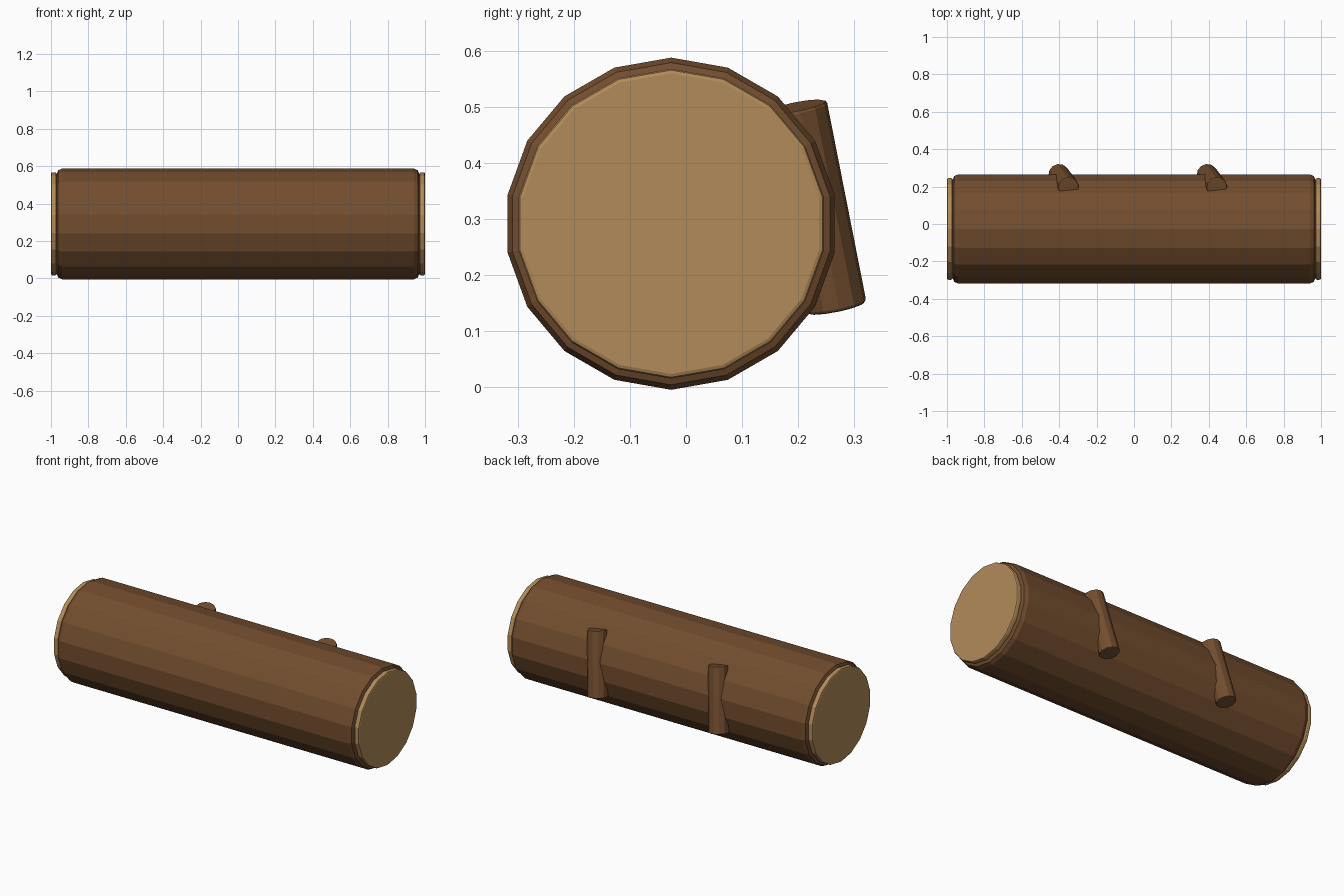
import bpy, math
from mathutils import Vector

if "Cube" in bpy.data.objects:
    bpy.data.objects.remove(bpy.data.objects["Cube"])


def material(name, rgb):
    m = bpy.data.materials.new(name)
    m.diffuse_color = (*rgb, 1)
    m.use_nodes = True
    m.node_tree.nodes["Principled BSDF"].inputs["Base Color"].default_value = m.diffuse_color
    return m


bark = material("bark_brown", (0.17, 0.075, 0.028))
wood = material("cut_wood", (0.45, 0.26, 0.10))


def cylinder(name, start, end, radius, sides, mat, bevel, segments):
    """Flat-faced cylinder between two points with rounded rims."""
    a, b = Vector(start), Vector(end)
    bpy.ops.mesh.primitive_cylinder_add(vertices=sides, radius=radius, depth=(b - a).length,
                                        location=(a + b) / 2)
    ob = bpy.context.object
    ob.name = name
    ob.rotation_euler = (b - a).to_track_quat('Z', 'Y').to_euler()
    mod = ob.modifiers.new("rim", 'BEVEL')
    mod.width = bevel
    mod.segments = segments
    mod.limit_method = 'ANGLE'
    mod.angle_limit = math.radians(50)
    ob.data.materials.append(mat)
    return ob


# Log axis and radius
CY, CZ, R = -0.0265, 0.2915, 0.296

# Bark body
cylinder("log_bark", (-0.97, CY, CZ), (0.97, CY, CZ), R, 18, bark, 0.03, 2)

# Sawn end discs
for side, name in ((-1, "left_cut_end"), (1, "right_cut_end")):
    cylinder(name, (side * 0.97, CY, CZ), (side * 1.0, CY, CZ), 0.276, 18, wood, 0.008, 2)

# Branch stubs lying against the back
for x, name in ((-0.403, "left_branch_stub"), (0.39, "right_branch_stub")):
    cylinder(name, (x, 0.267, 0.141), (x + 0.053, 0.196, 0.501), 0.056, 12, bark, 0.006, 2)
